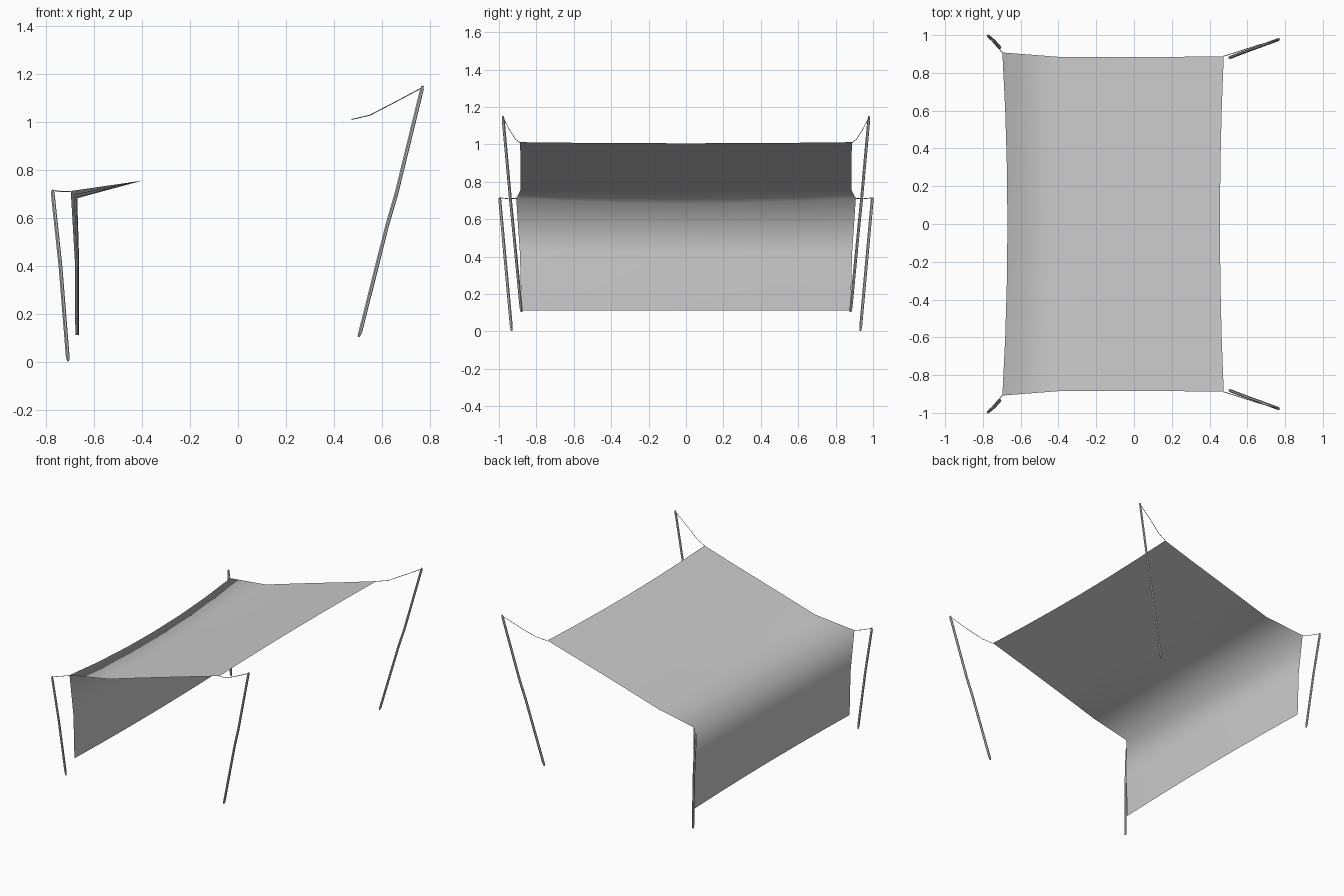
import bpy

if "Cube" in bpy.data.objects:
    bpy.data.objects.remove(bpy.data.objects["Cube"])

SEG = 6  # cloth divisions across y


def cloth(name, rows):
    """Sheet lofted through rows of (x_corner, x_mid, half_width, z_corner, z_mid)."""
    verts, faces = [], []
    for xc, xm, w, zc, zm in rows:
        for i in range(SEG + 1):
            t = 2 * i / SEG - 1
            verts.append((xm + (xc - xm) * t * t, w * t, zm + (zc - zm) * t * t))
    n = SEG + 1
    for r in range(len(rows) - 1):
        for i in range(SEG):
            a = r * n + i
            faces.append((a, a + 1, a + n + 1, a + n))
    me = bpy.data.meshes.new(name)
    me.from_pydata(verts, [], faces)
    me.polygons.foreach_set("use_smooth", [True] * len(faces))
    me.update()
    ob = bpy.data.objects.new(name, me)
    bpy.context.collection.objects.link(ob)
    return ob


def rod(name, pts, radius, res=1):
    """Thin round rod through points of (x, y, z, radius scale)."""
    cu = bpy.data.curves.new(name, "CURVE")
    cu.dimensions = "3D"
    cu.bevel_depth, cu.bevel_resolution, cu.use_fill_caps = radius, res, True
    sp = cu.splines.new("POLY")
    sp.points.add(len(pts) - 1)
    for p, (x, y, z, s) in zip(sp.points, pts):
        p.co, p.radius = (x, y, z, 1), s
    sp.use_smooth = True
    ob = bpy.data.objects.new(name, cu)
    bpy.context.collection.objects.link(ob)
    bpy.ops.object.select_all(action="DESELECT")
    ob.select_set(True)
    bpy.context.view_layer.objects.active = ob
    bpy.ops.object.convert(target="MESH")
    bpy.ops.object.shade_smooth_by_angle()


# Sloping roof that folds over into the hanging back wall
cloth("canopy_cloth", [
    (0.475, 0.455, 0.888, 1.012, 1.006),
    (0.23, 0.23, 0.885, 0.940, 0.940),
    (-0.09, -0.09, 0.885, 0.847, 0.847),
    (-0.40, -0.40, 0.885, 0.755, 0.755),
    (-0.697, -0.67, 0.908, 0.712, 0.682),
    (-0.68, -0.662, 0.888, 0.42, 0.42),
    (-0.678, -0.662, 0.880, 0.112, 0.112),
])

# Slightly crooked poles and the ropes tying the cloth corners to them
for s, side in ((-1, "left"), (1, "right")):
    rod("tall_pole_" + side, [
        (0.503, s * 0.880, 0.105, 0.6), (0.510, s * 0.882, 0.125, 1),
        (0.622, s * 0.925, 0.57, 1), (0.660, s * 0.938, 0.70, 1),
        (0.765, s * 0.977, 1.13, 1), (0.770, s * 0.978, 1.15, 0.6)], 0.008)
    rod("short_pole_" + side, [
        (-0.708, s * 0.932, 0.003, 0.6), (-0.710, s * 0.934, 0.025, 1),
        (-0.740, s * 0.968, 0.40, 1),
        (-0.772, s * 0.995, 0.70, 1), (-0.773, s * 0.996, 0.717, 0.6)], 0.008)
    rod("tall_rope_" + side, [
        (0.473, s * 0.888, 1.010, 1), (0.55, s * 0.912, 1.028, 1),
        (0.65, s * 0.945, 1.08, 1), (0.768, s * 0.977, 1.143, 1)], 0.002, 0)
    rod("short_rope_" + side, [
        (-0.696, s * 0.907, 0.711, 1), (-0.735, s * 0.95, 0.710, 1),
        (-0.772, s * 0.994, 0.714, 1)], 0.002, 0)
